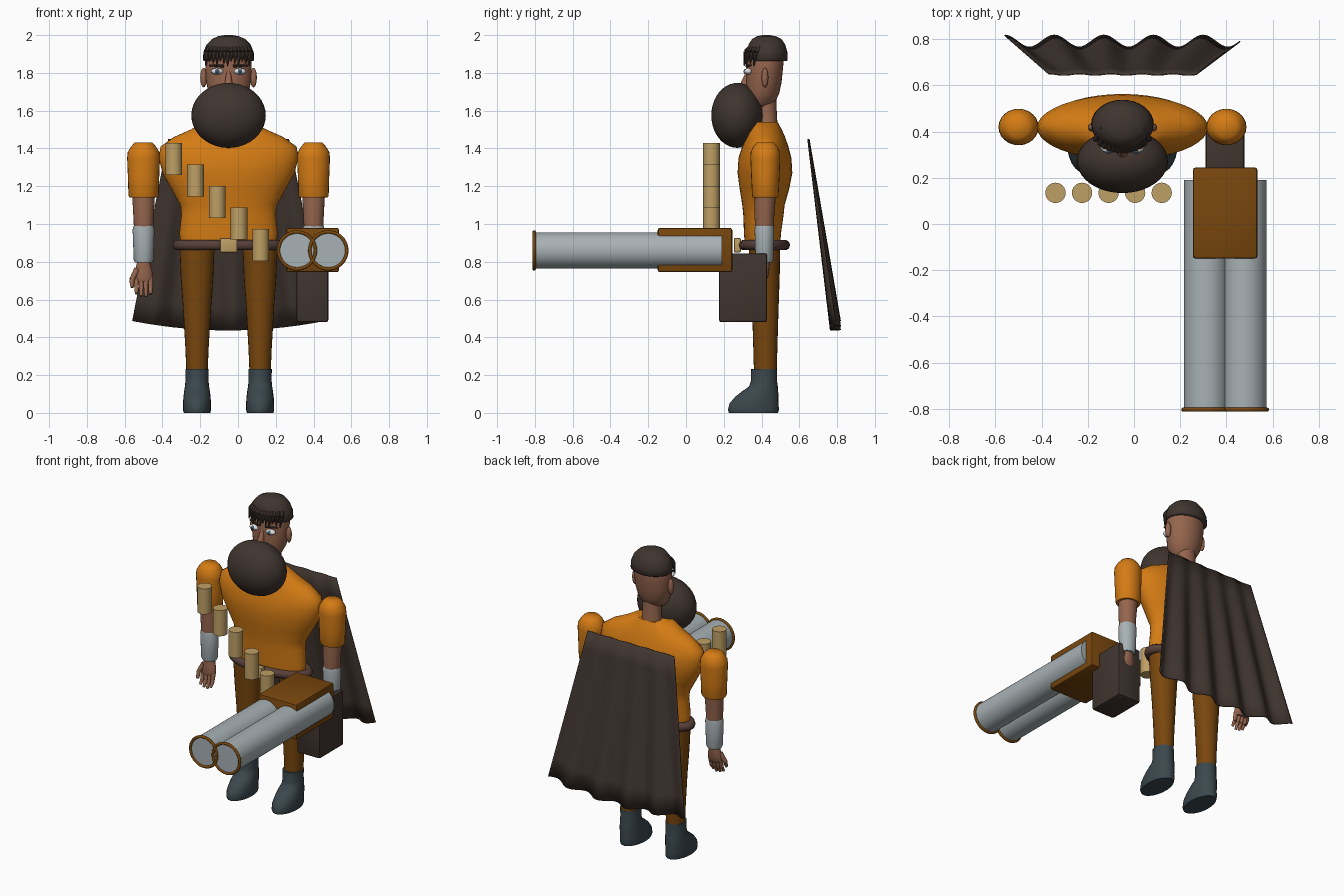
import bpy, bmesh, math
from mathutils import Vector, Matrix

CX, CY = -0.05, 0.42   # body axis


def mat(name, r, g, b):
    m = bpy.data.materials.new(name)
    m.diffuse_color = (r, g, b, 1)
    return m


ORANGE = mat("orange cloth", 0.66, 0.20, 0.007)
BROWN = mat("saddle brown", 0.19, 0.062, 0.004)
DARK = mat("dark brown", 0.052, 0.036, 0.029)
BELT = mat("belt leather", 0.095, 0.05, 0.04)
TAN = mat("tan brass", 0.52, 0.35, 0.13)
GREY = mat("pale steel", 0.39, 0.44, 0.46)
SLATE = mat("slate boots", 0.044, 0.064, 0.075)
SKIN = mat("skin", 0.30, 0.13, 0.075)
WHITE = mat("eye white", 0.75, 0.75, 0.75)
BLUE = mat("iris blue", 0.07, 0.16, 0.26)


def finish(bm, name, material, angle=40):
    bmesh.ops.recalc_face_normals(bm, faces=bm.faces)
    me = bpy.data.meshes.new(name)
    bm.to_mesh(me)
    bm.free()
    me.materials.append(material)
    ob = bpy.data.objects.new(name, me)
    bpy.context.collection.objects.link(ob)
    bpy.ops.object.select_all(action='DESELECT')
    ob.select_set(True)
    bpy.context.view_layer.objects.active = ob
    bpy.ops.object.shade_smooth_by_angle(angle=math.radians(angle))
    return ob


def loft(name, material, cx, rings, n=24, angle=40):
    """Stack of ellipses: each ring is (z, centre y, half width, half depth)."""
    bm = bmesh.new()
    loops = []
    for z, cy, rx, ry in rings:
        loops.append([bm.verts.new((cx + rx * math.cos(2 * math.pi * i / n),
                                    cy + ry * math.sin(2 * math.pi * i / n), z)) for i in range(n)])
    for a, b in zip(loops, loops[1:]):
        for i in range(n):
            j = (i + 1) % n
            bm.faces.new((a[i], a[j], b[j], b[i]))
    bm.faces.new(loops[0])
    bm.faces.new(loops[-1])
    return finish(bm, name, material, angle)


def rods(name, material, items, n=12):
    """Tapered rods, each (start, end, start radius, end radius)."""
    bm = bmesh.new()
    for a, b, r1, r2 in items:
        a, b = Vector(a), Vector(b)
        m = Matrix.Translation((a + b) / 2) @ (b - a).to_track_quat('Z', 'Y').to_matrix().to_4x4()
        bmesh.ops.create_cone(bm, cap_ends=True, segments=n, radius1=r1, radius2=r2,
                              depth=(b - a).length, matrix=m)
    return finish(bm, name, material)


def ball(name, material, centre, radii, seg=32):
    bm = bmesh.new()
    bmesh.ops.create_uvsphere(bm, u_segments=seg, v_segments=seg // 2, radius=1,
                              matrix=Matrix.Translation(centre) @ Matrix.Diagonal((*radii, 1)))
    return finish(bm, name, material)


def box(name, material, lo, hi, bevel=0.0):
    lo, hi = Vector(lo), Vector(hi)
    bm = bmesh.new()
    bmesh.ops.create_cube(bm, size=1, matrix=Matrix.Translation((lo + hi) / 2) @ Matrix.Diagonal((*(hi - lo), 1)))
    if bevel:
        bmesh.ops.bevel(bm, geom=bm.edges[:], offset=bevel, segments=2, profile=0.5, affect='EDGES')
    return finish(bm, name, material)


def ring(name, material, centre, rx, ry, minor, rot=Matrix(), n=40, k=10):
    """Elliptical torus."""
    bm = bmesh.new()
    m = Matrix.Translation(centre) @ rot
    v = []
    for i in range(n):
        t = 2 * math.pi * i / n
        v.append([bm.verts.new(m @ Vector(((rx + minor * math.cos(p)) * math.cos(t),
                                           (ry + minor * math.cos(p)) * math.sin(t),
                                           minor * math.sin(p))))
                  for p in (2 * math.pi * j / k for j in range(k))])
    for i in range(n):
        for j in range(k):
            a, b = v[i], v[(i + 1) % n]
            bm.faces.new((a[j], b[j], b[(j + 1) % k], a[(j + 1) % k]))
    return finish(bm, name, material, 60)


# Torso, belt and buckle
loft("torso", ORANGE, CX, [
    (0.91, 0.405, 0.255, 0.095), (0.95, 0.405, 0.26, 0.098), (1.05, 0.41, 0.25, 0.107),
    (1.10, 0.41, 0.255, 0.112), (1.18, 0.415, 0.30, 0.13), (1.27, 0.418, 0.35, 0.145),
    (1.35, 0.418, 0.37, 0.14), (1.41, 0.42, 0.36, 0.122), (1.46, 0.42, 0.29, 0.105),
    (1.50, 0.415, 0.20, 0.092), (1.54, 0.41, 0.13, 0.075)], n=40, angle=50)
ring("belt", BELT, (CX, 0.415, 0.888), 0.268, 0.108, 0.028)
box("buckle", TAN, (CX - 0.045, 0.255, 0.85), (CX + 0.045, 0.29, 0.925), 0.004)

# Limbs, mirrored about the body axis
for side, s in (("left", -1), ("right", 1)):
    lx = CX + s * 0.167
    loft(side + "_leg", BROWN, lx, [
        (0.21, 0.42, 0.056, 0.060), (0.35, 0.42, 0.062, 0.064),
        (0.55, 0.42, 0.074, 0.070), (0.72, 0.418, 0.086, 0.078), (0.91, 0.415, 0.094, 0.085)])
    loft(side + "_boot", SLATE, lx, [
        (0.0, 0.357, 0.070, 0.130), (0.015, 0.357, 0.074, 0.135), (0.05, 0.360, 0.074, 0.130),
        (0.085, 0.375, 0.072, 0.115), (0.115, 0.393, 0.068, 0.095), (0.14, 0.410, 0.064, 0.076),
        (0.17, 0.413, 0.061, 0.069), (0.232, 0.413, 0.062, 0.068)], angle=50)
    ax = CX + s * 0.45
    loft(side + "_sleeve", ORANGE, ax, [
        (1.14, CY, 0.074, 0.066), (1.15, CY, 0.080, 0.070), (1.25, CY, 0.083, 0.075),
        (1.35, CY, 0.087, 0.079), (1.38, CY, 0.084, 0.078), (1.41, CY, 0.066, 0.064),
        (1.432, CY, 0.046, 0.045)], angle=50)
    loft(side + "_forearm", SKIN, ax, [
        (0.96, 0.415, 0.05, 0.048), (1.06, 0.415, 0.055, 0.053), (1.15, CY, 0.06, 0.056)])
    loft(side + "_wrist_guard", GREY, ax, [
        (0.795, 0.415, 0.044, 0.042), (0.81, 0.415, 0.052, 0.047),
        (0.97, 0.415, 0.058, 0.052), (0.99, 0.415, 0.053, 0.049)])
    loft(side + "_palm", SKIN, ax, [
        (0.695, 0.405, 0.042, 0.018), (0.715, 0.408, 0.050, 0.026),
        (0.75, 0.412, 0.046, 0.028), (0.80, 0.415, 0.034, 0.030)], n=16)
    fingers = []
    for i in range(4):
        fx = ax + (i - 1.5) * 0.025
        drop = 0.012 * abs(i - 1.6)
        mid = (fx, 0.392, 0.66)
        fingers += [((fx, 0.405, 0.715), mid, 0.014, 0.012), (mid, (fx, 0.372, 0.612 + drop), 0.012, 0.008)]
    knuckle = (ax + s * 0.062, 0.390, 0.705)
    fingers += [((ax + s * 0.034, 0.405, 0.76), knuckle, 0.017, 0.014),
                (knuckle, (ax + s * 0.060, 0.375, 0.665), 0.014, 0.009)]
    rods(side + "_fingers", SKIN, fingers, 10)

# Head, neck, nose and ears
loft("neck", SKIN, CX, [(1.50, 0.43, 0.07, 0.06), (1.56, 0.43, 0.062, 0.052), (1.68, 0.425, 0.06, 0.052)])
loft("head", SKIN, CX, [
    (1.61, 0.385, 0.045, 0.045), (1.64, 0.395, 0.08, 0.075), (1.69, 0.405, 0.105, 0.088),
    (1.75, 0.413, 0.118, 0.093), (1.81, 0.416, 0.122, 0.096), (1.87, 0.42, 0.122, 0.098),
    (1.93, 0.42, 0.105, 0.085), (1.97, 0.42, 0.06, 0.05)], n=32, angle=60)
rods("nose", SKIN, [((CX, 0.33, 1.81), (CX, 0.308, 1.735), 0.010, 0.022)])
for side, s in (("left", -1), ("right", 1)):
    ball(side + "_ear", SKIN, (CX + s * 0.132, 0.418, 1.775), (0.018, 0.018, 0.052), 16)
    ex = CX + s * 0.06
    ball(side + "_eye", WHITE, (ex, 0.330, 1.808), (0.033, 0.022, 0.017), 20)
    ball(side + "_iris", BLUE, (ex, 0.315, 1.808), (0.014, 0.010, 0.014), 16)
    ball(side + "_pupil", DARK, (ex, 0.308, 1.808), (0.006, 0.005, 0.006), 12)
    rods(side + "_eyebrow", DARK, [((ex - s * 0.035, 0.322, 1.836), (ex + s * 0.04, 0.342, 1.84), 0.008, 0.005)], 8)

# Hair cap with hanging fringe, and the round beard
loft("hair", DARK, CX, [
    (1.862, 0.432, 0.128, 0.100), (1.868, 0.432, 0.136, 0.106), (1.91, 0.430, 0.133, 0.107),
    (1.95, 0.428, 0.117, 0.097), (1.98, 0.428, 0.087, 0.077), (1.994, 0.425, 0.055, 0.05),
    (2.0, 0.425, 0.02, 0.02)], n=32, angle=60)
strands = []
for i in range(13):
    t = i / 6 - 1
    x = CX + 0.115 * t
    y = 0.43 - 0.108 * math.sqrt(1 - 0.72 * t * t)
    mid = (x, y - 0.004, 1.91)
    strands += [((CX + 0.085 * t, y + 0.045, 1.972), mid, 0.008, 0.014),
                (mid, (x - 0.006, y - 0.014, 1.838 + 0.012 * (i * 5 % 3)), 0.014, 0.003)]
rods("fringe", DARK, strands, 8)
ball("beard", DARK, (CX, 0.272, 1.575), (0.197, 0.138, 0.172), 40)

# Cartridge row
rods("cartridges", TAN, [((-0.34 + 0.115 * i, 0.135, 1.26 - 0.114 * i),
                          (-0.34 + 0.115 * i, 0.135, 1.43 - 0.114 * i), 0.044, 0.044) for i in range(5)], 24)

# Twin-barrel gun
face_y = Matrix.Rotation(math.pi / 2, 4, 'X')
rods("barrels", GREY, [((x, -0.805, 0.86), (x, 0.19, 0.86), 0.096, 0.096) for x in (0.312, 0.478)], 40)
for side, x in (("left", 0.312), ("right", 0.478)):
    ring(side + "_muzzle_rim", BROWN, (x, -0.804, 0.86), 0.098, 0.098, 0.009, face_y)
box("receiver", BROWN, (0.255, -0.15, 0.745), (0.535, 0.245, 0.98), 0.012)
box("grip", DARK, (0.31, 0.175, 0.48), (0.478, 0.43, 0.845), 0.012)

# Pleated cape
bm = bmesh.new()
NU, NV = 76, 8
grid = []
for j in range(NV + 1):
    v = j / NV
    row = []
    for i in range(NU + 1):
        u = i / NU
        w = 2 * u - 1
        fold = math.cos(2 * math.pi * 4.75 * u)
        row.append(bm.verts.new((CX + w * (0.32 + 0.19 * v),
                                 0.648 + 0.143 * v + fold * (0.003 + 0.023 * v),
                                 1.45 + v * (-1.013 + 0.05 * w * w))))
    grid.append(row)
for a, b in zip(grid, grid[1:]):
    for i in range(NU):
        bm.faces.new((a[i], a[i + 1], b[i + 1], b[i]))
cape = finish(bm, "cape", DARK)
solid = cape.modifiers.new("thickness", 'SOLIDIFY')
solid.thickness = 0.006
solid.offset = 0
